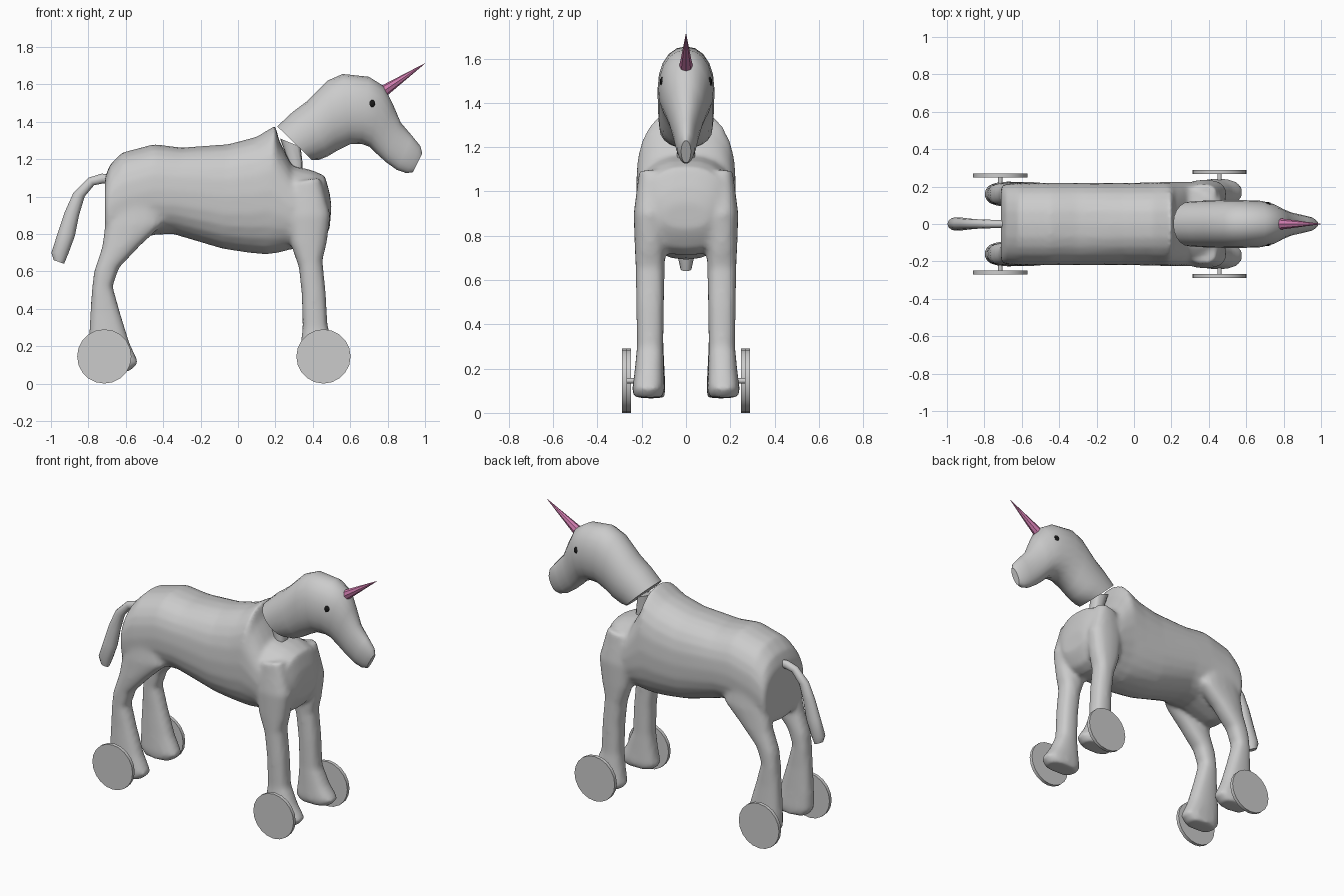
import bpy, bmesh, math
from mathutils import Vector, Matrix

if "Cube" in bpy.data.objects:
    bpy.data.objects.remove(bpy.data.objects["Cube"])


def loft(bm, sections, yc=0.0, p=2.0, n=16):
    """Skin rings; each section is (x1, z1, x2, z2, half width, optional y shift)."""
    rings = []
    for s in sections:
        a, b = Vector((s[0], 0, s[1])), Vector((s[2], 0, s[3]))
        mid, half = (a + b) / 2, (a - b) / 2
        y0 = yc + (math.copysign(s[5], yc) if len(s) > 5 else 0)
        ring = []
        for i in range(n):
            t = 2 * math.pi * i / n
            c, q = math.cos(t), math.sin(t)
            u = math.copysign(abs(c) ** (2 / p), c)
            v = math.copysign(abs(q) ** (2 / p), q)
            ring.append(bm.verts.new(mid + half * u + Vector((0, y0 + s[4] * v, 0))))
        rings.append(ring)
    for r, k in zip(rings, rings[1:]):
        for i in range(n):
            j = (i + 1) % n
            bm.faces.new((r[i], r[j], k[j], k[i]))
    bm.faces.new(rings[0])
    bm.faces.new(rings[-1])


def finish(bm, name, mat=None, angle=40):
    bmesh.ops.recalc_face_normals(bm, faces=bm.faces)
    me = bpy.data.meshes.new(name)
    bm.to_mesh(me)
    bm.free()
    ob = bpy.data.objects.new(name, me)
    bpy.context.collection.objects.link(ob)
    if mat:
        me.materials.append(mat)
    bpy.ops.object.select_all(action='DESELECT')
    ob.select_set(True)
    bpy.context.view_layer.objects.active = ob
    bpy.ops.object.shade_smooth_by_angle(angle=math.radians(angle))
    return ob


def material(name, color):
    m = bpy.data.materials.new(name)
    m.diffuse_color = color
    m.use_nodes = True
    m.node_tree.nodes["Principled BSDF"].inputs["Base Color"].default_value = m.diffuse_color
    return m


pink = material("pink", (0.62, 0.2, 0.42, 1))
black = material("black", (0.01, 0.01, 0.01, 1))

# torso
bm = bmesh.new()
loft(bm, [
    (-.712, 1.10, -.712, .76, .205),
    (-.685, 1.17, -.69, .73, .215),
    (-.62, 1.235, -.62, .74, .22),
    (-.45, 1.28, -.45, .795, .22),
    (-.30, 1.262, -.35, .80, .22),
    (-.05, 1.28, -.08, .72, .22),
    (.10, 1.32, .05, .70, .222),
    (.20, 1.38, .15, .69, .225),
    (.22, 1.30, .22, .70, .225),
    (.29, 1.165, .29, .72, .225),
    (.40, 1.14, .38, .71, .215),
    (.465, 1.11, .44, .74, .19),
    (.49, 1.02, .47, .79, .15),
    (.50, .95, .49, .83, .10)], p=2.4, n=24)
# legs, blended into the torso
for s in (-1, 1):
    loft(bm, [
        (.30, 1.08, .44, 1.10, .05),
        (.26, .90, .495, .90, .075),
        (.28, .75, .475, .75, .07),
        (.325, .62, .452, .66, .065),
        (.34, .48, .47, .48, .063),
        (.345, .30, .48, .30, .06),
        (.33, .18, .53, .19, .067, .004),
        (.315, .10, .585, .11, .074, .008),
        (.34, .07, .55, .07, .066, .008)], s * .162, 2.5)
    loft(bm, [
        (-.68, 1.0, -.42, 1.0, .05),
        (-.71, .85, -.40, .85, .065),
        (-.73, .72, -.52, .74, .065),
        (-.77, .60, -.635, .62, .06),
        (-.782, .50, -.67, .52, .056),
        (-.79, .38, -.63, .38, .056),
        (-.80, .22, -.58, .22, .062),
        (-.80, .11, -.53, .11, .068),
        (-.77, .07, -.58, .065, .062)], s * .16, 2.5)
body = finish(bm, "body_and_legs")
rm = body.modifiers.new("blend", 'REMESH')
rm.mode, rm.voxel_size, rm.use_smooth_shade = 'VOXEL', .014, True
sm = body.modifiers.new("relax", 'SMOOTH')
sm.factor, sm.iterations = .5, 8

# head and neck
bm = bmesh.new()
loft(bm, [
    (.21, 1.375, .395, 1.195, .12),
    (.29, 1.45, .43, 1.195, .124),
    (.37, 1.51, .48, 1.215, .126),
    (.48, 1.62, .53, 1.245, .128),
    (.56, 1.655, .60, 1.28, .128),
    (.70, 1.64, .66, 1.282, .124),
    (.78, 1.59, .705, 1.265, .108),
    (.83, 1.49, .74, 1.23, .083),
    (.87, 1.395, .79, 1.185, .064),
    (.93, 1.325, .85, 1.142, .05),
    (.975, 1.27, .90, 1.125, .038),
    (.985, 1.23, .935, 1.13, .022)], p=2.1, n=20)
finish(bm, "head")

# peg joining head and torso
bm = bmesh.new()
loft(bm, [(.28, 1.08, .345, 1.08, .04), (.27, 1.18, .345, 1.18, .04),
          (.225, 1.31, .335, 1.265, .045)], p=3, n=12)
finish(bm, "neck_peg")

# tail
bm = bmesh.new()
loft(bm, [
    (-.68, 1.12, -.68, 1.065, .022), (-.73, 1.122, -.72, 1.07, .022),
    (-.80, 1.10, -.77, 1.06, .023), (-.88, 1.02, -.82, 1.0, .026),
    (-.925, .92, -.85, .90, .03), (-.965, .80, -.872, .79, .034),
    (-.998, .70, -.905, .70, .036), (-.985, .66, -.93, .64, .025)], n=12)
finish(bm, "tail")

# horn
bm = bmesh.new()
base, tip = Vector((.785, 0, 1.568)), Vector((1.0, 0, 1.712))
axis = tip - base
m = Matrix.Translation((base + tip) / 2) @ axis.to_track_quat('Z', 'Y').to_matrix().to_4x4()
bmesh.ops.create_cone(bm, cap_ends=True, segments=8, radius1=.03, radius2=.001,
                      depth=axis.length, matrix=m)
finish(bm, "horn", pink, 30)


def disc(bm, x, y, z, r, depth, n):
    m = Matrix.Translation((x, y, z)) @ Matrix.Rotation(math.pi / 2, 4, 'X')
    bmesh.ops.create_cone(bm, cap_ends=True, segments=n, radius1=r, radius2=r,
                          depth=depth, matrix=m)


for s, side in ((-1, "right"), (1, "left")):
    # eyes
    bm = bmesh.new()
    bmesh.ops.create_uvsphere(bm, u_segments=8, v_segments=6, radius=.024,
                              matrix=Matrix.Translation((.712, s * .103, 1.495))
                              @ Matrix.Diagonal((1, .65, 1, 1)))
    finish(bm, side + "_eye", black)
    # wheels with axle stubs
    for end, x, y in (("rear", -.715, .26), ("front", .457, .277)):
        bm = bmesh.new()
        disc(bm, x, s * y, .145, .145, .022, 20)
        finish(bm, f"{end}_{side}_wheel", None, 30)
        bm = bmesh.new()
        disc(bm, x, s * (y - .04), .145, .012, .08, 10)
        finish(bm, f"{end}_{side}_axle")
